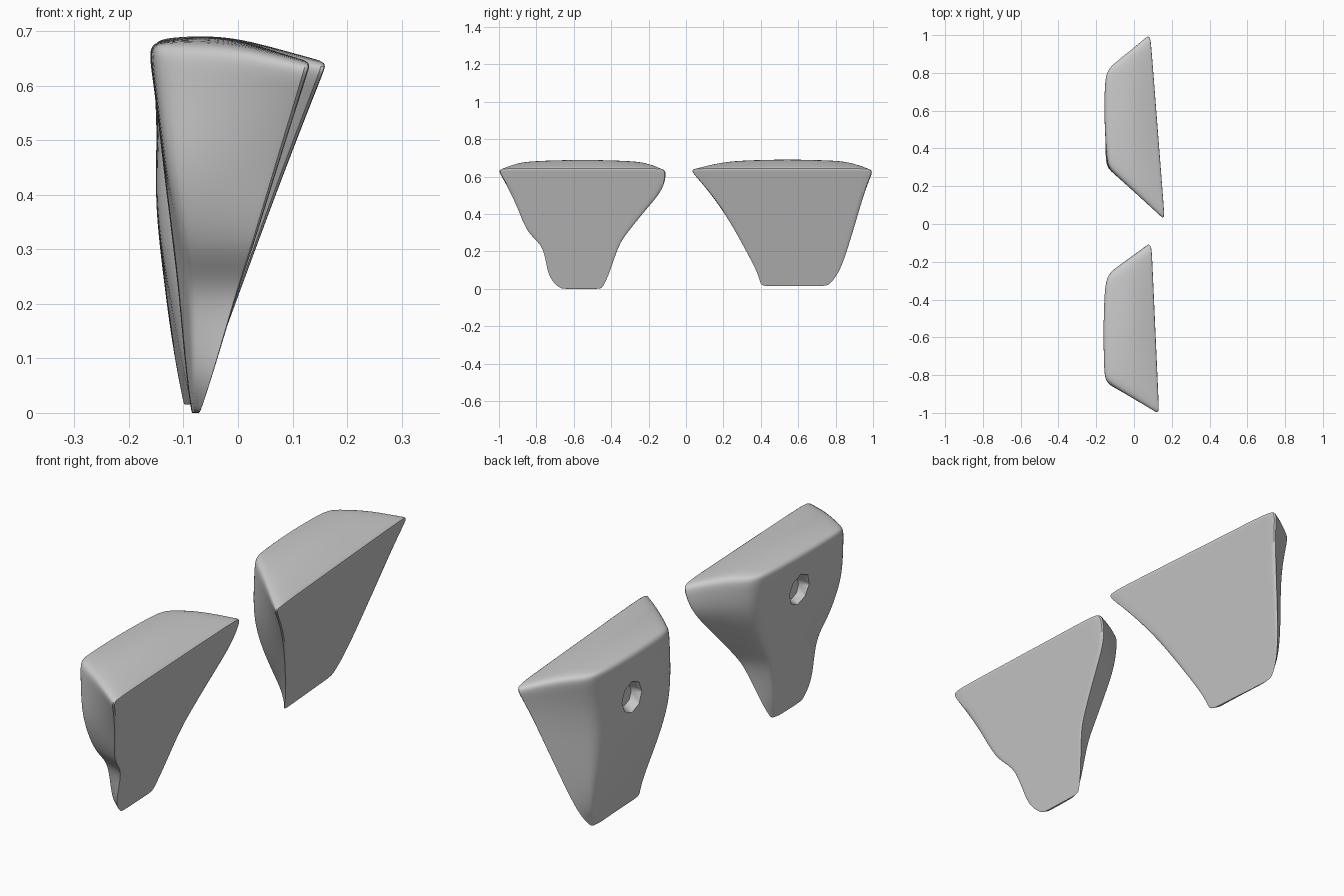
import bpy, bmesh, math
from mathutils import Matrix

if "Cube" in bpy.data.objects:
    bpy.data.objects.remove(bpy.data.objects["Cube"])


def build_hold(name, plane, rows, hole, top_back):
    """Loft 8-point sections upward. Mounting face lies on x = a + b*z + c*y.
    Row: z, front y0, front y1, back y0, back y1, back x at y0 / middle / y1."""
    a, b, c = plane
    bm = bmesh.new()
    crease = bm.edges.layers.float.new("crease_edge")
    rings = []
    for i, (z, y0, y1, q0, q1, x0, xm, x1) in enumerate(rows):
        top = i == len(rows) - 1
        zs, zb = (z + .036, top_back) if top else (z, z)
        ym, qm = (y0 + y1) / 2, (q0 + q1) / 2
        face = lambda y: (a + b * z + c * y, y, z)
        f0, fm, f1 = face(y0), face(ym), face(y1)
        side = lambda f, x, q: ((f[0] + x) / 2, (f[1] + q) / 2, zs)
        pts = [f0, fm, f1, side(f1, x1, q1), (x1, q1, zb), (xm, qm, zb),
               (x0, q0, zb), side(f0, x0, q0)]
        ring = [bm.verts.new(p) for p in pts]
        rings.append(ring)
        # end caps, four quads round a centre point
        if i == 0 or top:
            zc = z + .062 if top else z
            mid = bm.verts.new(((fm[0] + xm) / 2, (ym + qm) / 2, zc))
            for k in (0, 2, 4, 6):
                bm.faces.new((ring[k - 1], ring[k], ring[k + 1], mid))
    for lo, hi in zip(rings, rings[1:]):
        for k in range(8):
            n = (k + 1) % 8
            bm.faces.new((lo[k], lo[n], hi[n], hi[k]))
    bmesh.ops.recalc_face_normals(bm, faces=bm.faces)

    # firm edges round the mounting face, softer ones round the back
    def set_crease(v, w, value):
        bm.edges.get((v, w))[crease] = value
    for lo, hi in zip(rings, rings[1:]):
        for k, v in ((0, .6), (2, .6), (4, .3), (6, .4)):
            set_crease(lo[k], hi[k], v)
    for ring, v in ((rings[0], .5), (rings[-1], .65)):
        set_crease(ring[0], ring[1], v)
        set_crease(ring[1], ring[2], v)
        for k in range(2, 8):
            set_crease(ring[k], ring[(k + 1) % 8], .4)
    mesh = bpy.data.meshes.new(name)
    bm.to_mesh(mesh)
    bm.free()
    ob = bpy.data.objects.new(name, mesh)
    bpy.context.collection.objects.link(ob)
    sub = ob.modifiers.new("smooth", 'SUBSURF')
    sub.levels = sub.render_levels = 4

    # shallow octagonal bolt recess cut into the back
    cb = bmesh.new()
    bmesh.ops.create_cone(cb, cap_ends=True, segments=8, radius1=.13,
                          radius2=.045, depth=.15,
                          matrix=Matrix.Translation(hole) @ Matrix.Rotation(math.pi / 2, 4, 'Y'))
    cm = bpy.data.meshes.new(name + "_bolt_cutter")
    cb.to_mesh(cm)
    cb.free()
    cutter = bpy.data.objects.new(name + "_bolt_cutter", cm)
    bpy.context.collection.objects.link(cutter)
    cutter.hide_render = True
    cut = ob.modifiers.new("bolt_recess", 'BOOLEAN')
    cut.object, cut.solver = cutter, 'EXACT'
    bpy.ops.object.select_all(action='DESELECT')
    bpy.context.view_layer.objects.active = ob
    ob.select_set(True)
    for m in ("smooth", "bolt_recess"):
        bpy.ops.object.modifier_apply(modifier=m)
    bpy.data.objects.remove(cutter)
    bpy.ops.object.shade_smooth_by_angle(angle=math.radians(40))
    return ob


# broad hold at the rear
build_hold("rear_climbing_hold", (-.044, .328, -.078), [
    (.015, .40, .76, .43, .73, -.085, -.09, -.10),
    (.08, .385, .82, .43, .78, -.10, -.11, -.115),
    (.22, .31, .87, .36, .78, -.125, -.135, -.135),
    (.38, .22, .92, .31, .77, -.155, -.155, -.145),
    (.53, .11, .965, .29, .78, -.145, -.148, -.145),
    (.645, .0, 1.015, .30, .82, -.14, -.165, -.155),
], (-.19, .57, .50), .685)

# narrow stepped hold at the front
build_hold("front_climbing_hold", (-.1, .295, -.045), [
    (.0, -.67, -.45, -.65, -.48, -.08, -.085, -.085),
    (.06, -.745, -.415, -.72, -.45, -.085, -.095, -.095),
    (.23, -.755, -.36, -.73, -.42, -.09, -.11, -.11),
    (.29, -.85, -.32, -.81, -.39, -.098, -.118, -.118),
    (.43, -.90, -.205, -.855, -.32, -.13, -.138, -.13),
    (.54, -.955, -.105, -.85, -.27, -.145, -.148, -.14),
    (.645, -1.02, -.10, -.83, -.27, -.16, -.17, -.155),
], (-.185, -.54, .52), .68)
